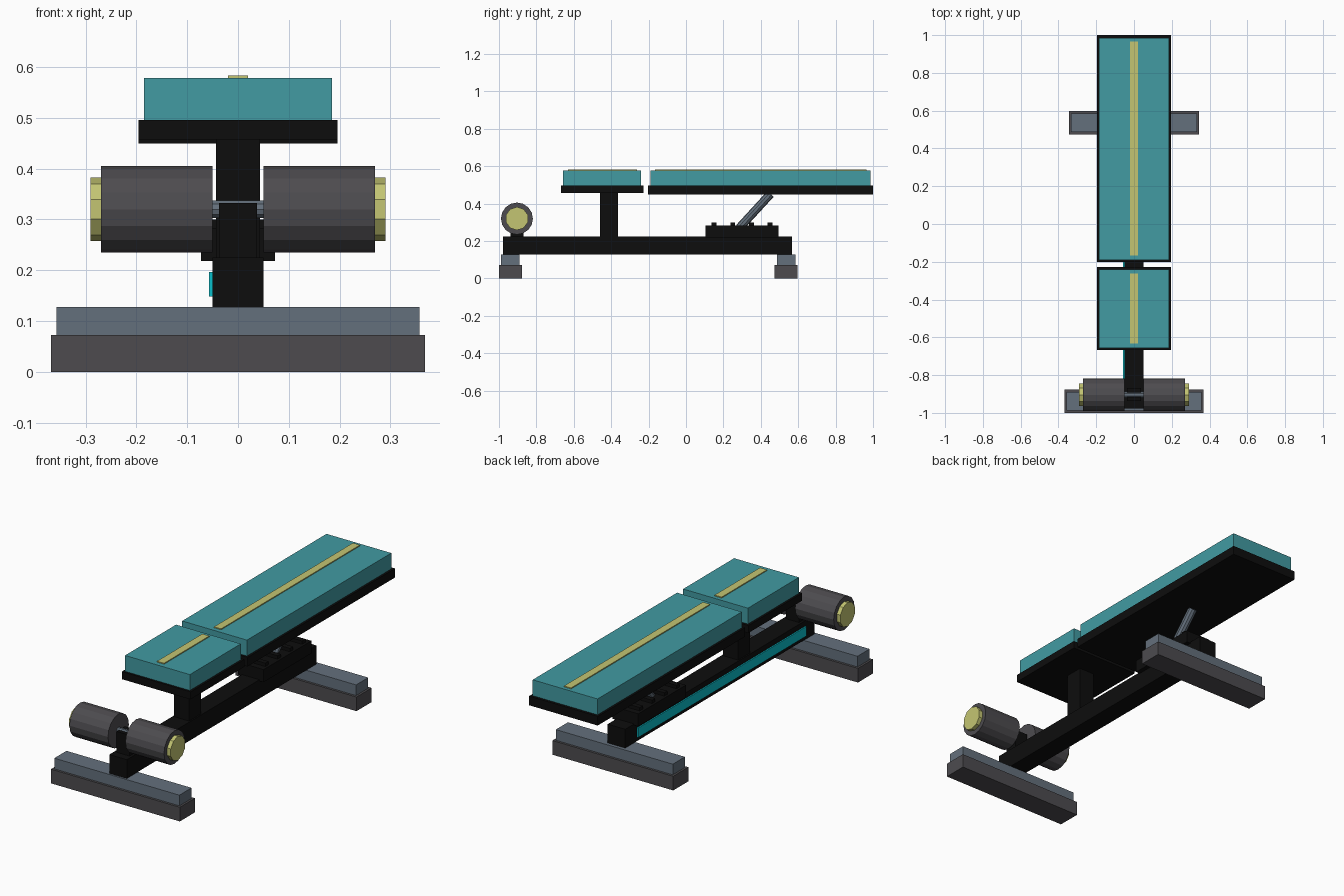
import bpy, math
from mathutils import Vector

if "Cube" in bpy.data.objects:
    bpy.data.objects.remove(bpy.data.objects["Cube"])


def material(name, r, g, b):
    m = bpy.data.materials.new(name)
    m.diffuse_color = (r, g, b, 1)
    m.use_nodes = True
    m.node_tree.nodes["Principled BSDF"].inputs["Base Color"].default_value = m.diffuse_color
    return m


TEAL = material("teal_vinyl", 0.054, 0.327, 0.362)
YELLOW = material("pale_yellow", 0.55, 0.56, 0.17)
BLACK = material("black_frame", 0.004, 0.004, 0.004)
STEEL = material("blue_grey_steel", 0.127, 0.162, 0.202)
RUBBER = material("dark_rubber", 0.074, 0.071, 0.078)
CYAN = material("bright_cyan", 0.003, 0.52, 0.6)


def box(name, x, y, z, mat):
    """Box from (min, max) pairs on each axis."""
    lo, hi = Vector((x[0], y[0], z[0])), Vector((x[1], y[1], z[1]))
    bpy.ops.mesh.primitive_cube_add(size=1, location=(lo + hi) / 2)
    ob = bpy.context.object
    ob.name = name
    ob.scale = hi - lo
    bpy.ops.object.transform_apply(location=False, rotation=False, scale=True)
    ob.data.materials.append(mat)
    return ob


def rod(name, a, b, radius, sides, mat, turn=0.0):
    """Cylinder between two points."""
    a, b = Vector(a), Vector(b)
    bpy.ops.mesh.primitive_cylinder_add(vertices=sides, radius=radius, depth=(b - a).length)
    ob = bpy.context.object
    ob.name = name
    ob.rotation_mode = 'QUATERNION'
    ob.rotation_quaternion = Vector((0, 0, 1)).rotation_difference((b - a).normalized())
    ob.location = (a + b) / 2
    ob.data.materials.append(mat)
    return ob


def sym(w):
    return (-w, w)


# Feet: rubber pad with a steel crossbar on top
for name, w, y0, y1 in (("front", 0.368, -1.0, -0.877), ("rear", 0.345, 0.474, 0.597)):
    box(name + "_foot_pad", sym(w), (y0, y1), (0, 0.073), RUBBER)
    box(name + "_foot_bar", sym(w - 0.011), (y0 + 0.012, y1 - 0.012), (0.073, 0.128), STEEL)

# Main frame
box("main_beam", sym(0.05), (-0.978, 0.567), (0.128, 0.225), BLACK)
box("beam_side_stripe", (-0.057, -0.049), (-0.9, 0.47), (0.148, 0.197), CYAN)
box("seat_post", sym(0.043), (-0.46, -0.364), (0.22, 0.465), BLACK)

# Cushions on base boards, with a centre stripe
for name, base, pad, stripe, z0 in (
        ("seat", (-0.668, -0.228), (-0.657, -0.241), (-0.632, -0.262), 0.457),
        ("backrest", (-0.202, 1.0), (-0.191, 0.986), (-0.167, 0.966), 0.449)):
    box(name + "_board", sym(0.196), base, (z0, 0.496), BLACK)
    box(name + "_cushion", sym(0.185), pad, (0.49, 0.578), TEAL)
    box(name + "_stripe", sym(0.02), stripe, (0.576, 0.583), YELLOW)

# Adjustment rack with teeth and the backrest strut
box("adjustment_rack", sym(0.073), (0.104, 0.494), (0.218, 0.283), BLACK)
for i in range(4):
    y = 0.15 + 0.1 * i
    box(f"rack_tooth_{i + 1}", sym(0.06), (y - 0.013, y + 0.013), (0.28, 0.3), BLACK)
rod("support_strut", (0, 0.285, 0.27), (0, 0.452, 0.452), 0.023, 10, STEEL)

# Leg rollers on an axle
ry, rz = -0.904, 0.32
box("roller_bracket", sym(0.037), (-0.937, -0.868), (0.22, 0.332), BLACK)
rod("roller_axle", (-0.28, ry, rz), (0.28, ry, rz), 0.018, 10, STEEL)
for s, side in ((-1, "left"), (1, "right")):
    rod(side + "_roller", (s * 0.05, ry, rz), (s * 0.27, ry, rz), 0.0855, 16, RUBBER)
    # ten-sided cap with a corner at the top
    cap = rod(side + "_roller_cap", (0.265, 0, 0), (0.29, 0, 0), 0.062, 10, YELLOW)
    cap.rotation_mode = 'XYZ'
    cap.rotation_euler = (math.radians(90), 0, math.radians(90))
    cap.location = (s * 0.2775, ry, rz)
